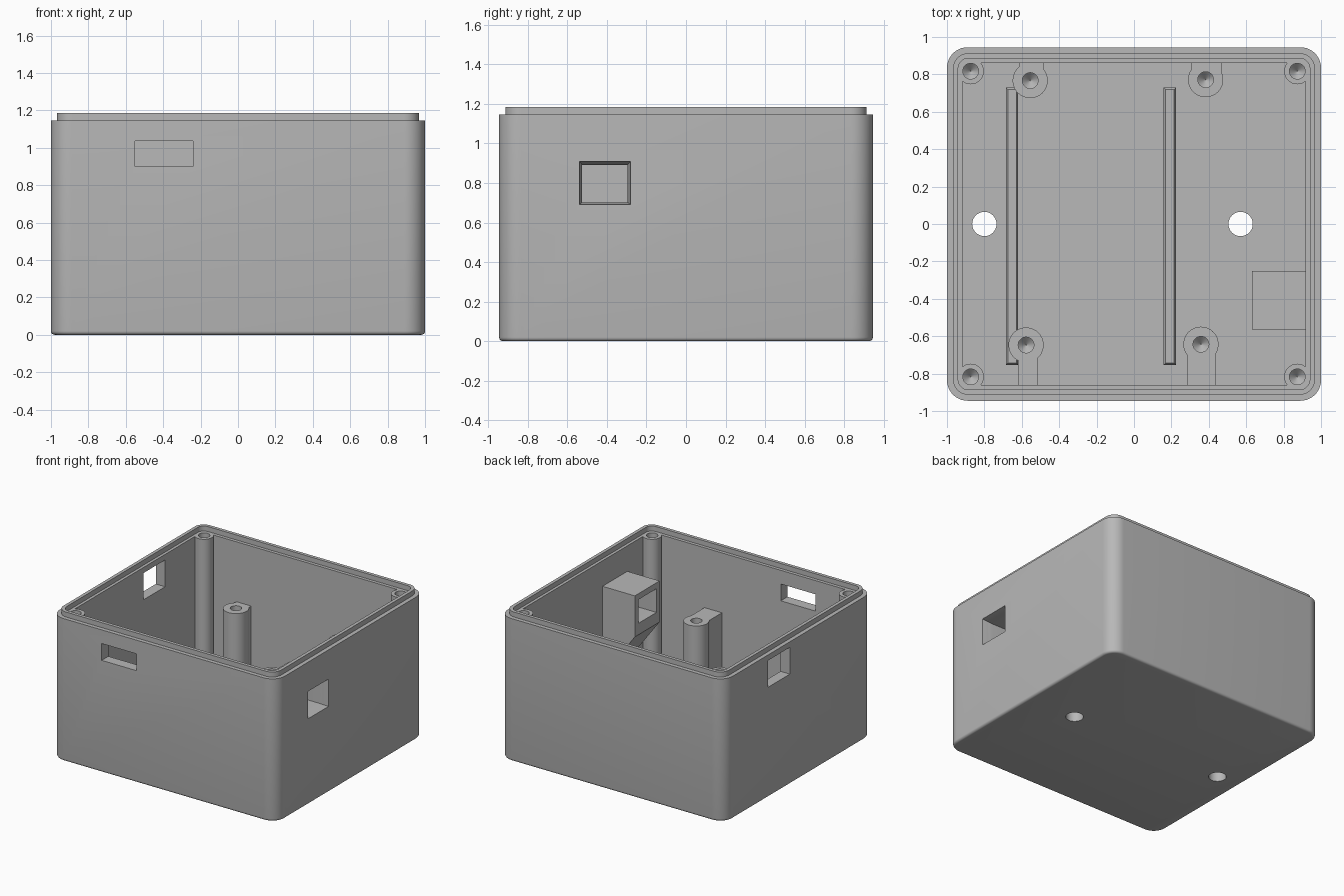
import bpy, bmesh
from math import sin, cos, acos, pi, sqrt

old = bpy.data.objects.get("Cube")
if old:
    bpy.data.objects.remove(old, do_unlink=True)

grey = bpy.data.materials.new("plain_grey")
grey.use_nodes = True
grey.diffuse_color = (0.48, 0.48, 0.48, 1)
grey.node_tree.nodes["Principled BSDF"].inputs["Base Color"].default_value = (0.48, 0.48, 0.48, 1)

FLOOR, RIM, TOP = 0.085, 1.145, 1.185
WALL_X, WALL_Y = 0.917, 0.86


def loft(name, rings):
    """Skin a stack of closed rings and cap both ends."""
    bm = bmesh.new()
    loops = [[bm.verts.new(p) for p in ring] for ring in rings]
    for a, b in zip(loops, loops[1:]):
        n = len(a)
        for i in range(n):
            j = (i + 1) % n
            bm.faces.new((a[i], a[j], b[j], b[i]))
    bm.faces.new(loops[0])
    bm.faces.new(loops[-1])
    bmesh.ops.recalc_face_normals(bm, faces=bm.faces)
    mesh = bpy.data.meshes.new(name)
    bm.to_mesh(mesh)
    bm.free()
    mesh.materials.append(grey)
    ob = bpy.data.objects.new(name, mesh)
    bpy.context.collection.objects.link(ob)
    return ob


def rounded(hx, hy, r, z, steps=10):
    ring = []
    for k, (sx, sy) in enumerate(((1, 1), (-1, 1), (-1, -1), (1, -1))):
        for i in range(steps + 1):
            t = (k + i / steps) * pi / 2
            ring.append((sx * (hx - r) + r * cos(t), sy * (hy - r) + r * sin(t), z))
    return ring


def circle(x, y, r, z, n=32):
    return [(x + r * cos(2 * pi * i / n), y + r * sin(2 * pi * i / n), z) for i in range(n)]


def rect_yz(x, y0, y1, z0, z1):
    return [(x, y0, z0), (x, y1, z0), (x, y1, z1), (x, y0, z1)]


def box(name, x0, x1, y0, y1, z0, z1):
    return loft(name, [rect_yz(x, y0, y1, z0, z1) for x in (x0, x1)])


def cut(ob, cutter, keep=False):
    mod = ob.modifiers.new("cut", "BOOLEAN")
    mod.operation, mod.solver, mod.object = "DIFFERENCE", "EXACT", cutter
    bpy.context.view_layer.objects.active = ob
    bpy.ops.object.modifier_apply(modifier=mod.name)
    if not keep:
        bpy.data.objects.remove(cutter, do_unlink=True)


def screw_hole(x, y, top):
    """Blind hole with a drill-point bottom."""
    return loft("screw_hole_cutter", [circle(x, y, 0.002, top - 0.24), circle(x, y, 0.042, top - 0.2),
                                      circle(x, y, 0.042, top + 0.1)])


# Enclosure body: rounded bottom edge, straight walls, stepped lip
R = 0.02
rings = []
for i in range(5):
    t = i / 4 * pi / 2
    inset = R * (1 - sin(t))
    rings.append(rounded(1 - inset, 0.945 - inset, 0.11 - inset, R * (1 - cos(t))))
rings += [rounded(1, 0.945, 0.11, RIM), rounded(0.967, 0.913, 0.08, RIM), rounded(0.967, 0.913, 0.08, TOP)]
body = loft("enclosure_body", rings)

# Cavity, with the four corner screw posts left standing
corners = [(sx * 0.873, sy * 0.817) for sx in (-1, 1) for sy in (-1, 1)]
cavity = loft("cavity_cutter", [rounded(WALL_X, WALL_Y, 0.03, z) for z in (FLOOR, RIM + 0.01)])
for x, y in corners:
    cut(cavity, loft("post_cutter", [circle(x, y, 0.07, z) for z in (0, TOP + 0.1)]))
cut(body, cavity)
cut(body, loft("ledge_cutter", [rounded(0.94, 0.886, 0.055, z) for z in (RIM, TOP + 0.1)]))
for x, y in corners:
    cut(body, screw_hole(x, y, RIM))

# Mounting holes in the floor
for x in (-0.8, 0.57):
    cut(body, loft("floor_hole_cutter", [circle(x, 0, 0.065, z) for z in (-0.1, 0.2)]))

# Wall openings: front slot, left port, flared right port
cut(body, box("front_slot_cutter", -0.55, -0.24, -1.1, -0.8, 0.9, 1.035))
cut(body, box("side_port_cutter", -1.1, -0.85, 0.11, 0.385, 0.885, 1.1))
port = loft("flared_port_cutter", [rect_yz(1.002, -0.54, -0.28, 0.69, 0.91),
                                   rect_yz(0.92, -0.525, -0.295, 0.702, 0.892),
                                   rect_yz(0.5, -0.525, -0.295, 0.702, 0.892)])
cut(body, port, keep=True)

# Port housing inside the wall, with a sloped underside
profile = [(0.63, 0.94), (0.95, 0.94), (0.95, 0.18), (0.63, 0.61)]
housing = loft("port_housing", [[(x, y, z) for x, z in profile] for y in (-0.565, -0.25)])
cut(housing, port)
parts = [body, housing]


# Board standoffs: round pillars joined to the wall by a neck
def standoff(name, x, y, neck_left, neck_right):
    r, height = 0.094, 0.664
    side = 1 if y > 0 else -1
    start, end = acos(neck_right / r), -pi - acos(neck_left / r)
    arc = [start + (end - start) * i / 28 for i in range(29)]
    outline = [(x + r * cos(t), y + side * r * sin(t)) for t in arc]
    outline += [(x - neck_left, side * 0.89), (x + neck_right, side * 0.89)]
    ob = loft(name, [[(px, py, z) for px, py in outline] for z in (FLOOR - 0.02, height)])
    cut(ob, screw_hole(x, y, height))
    return ob


parts += [standoff("standoff_back_right", -0.555, 0.767, 0.06, 0.07),
          standoff("standoff_back_left", 0.383, 0.772, 0.075, 0.085),
          standoff("standoff_front_right", -0.577, -0.647, 0.04, 0.062),
          standoff("standoff_front_left", 0.358, -0.643, 0.075, 0.08)]

# Low ribs along the floor, slightly tapered
for name, x in (("floor_rib_right", -0.652), ("floor_rib_left", 0.192)):
    parts.append(loft(name, [[(x + sx * (0.033 - d), -0.012 + sy * (0.742 - d), z)
                              for sx, sy in ((-1, -1), (1, -1), (1, 1), (-1, 1))]
                             for d, z in ((0, FLOOR - 0.01), (0, 0.13), (0.01, 0.145))]))

# Smooth the curved walls and keep the edges sharp
bpy.ops.object.select_all(action="DESELECT")
for ob in parts:
    ob.select_set(True)
bpy.context.view_layer.objects.active = body
bpy.ops.object.shade_smooth_by_angle(angle=pi / 6)
